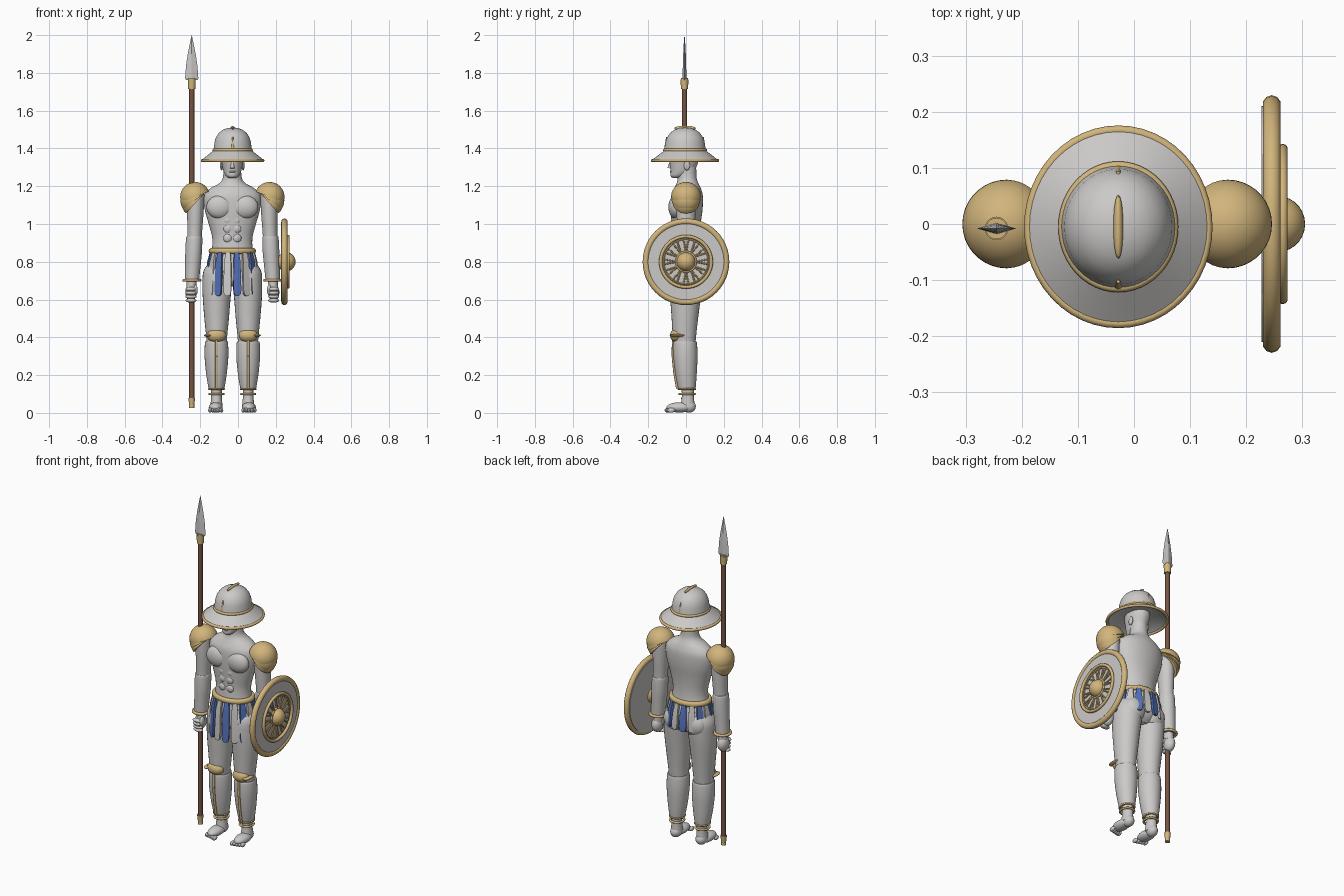
import bpy, bmesh, math
from mathutils import Vector, Matrix

if "Cube" in bpy.data.objects:
    bpy.data.objects.remove(bpy.data.objects["Cube"])

CX = -0.03  # body centre line


def mat(name, r, g, b):
    m = bpy.data.materials.new(name)
    m.diffuse_color = (r, g, b, 1)
    m.use_nodes = True
    m.node_tree.nodes["Principled BSDF"].inputs["Base Color"].default_value = m.diffuse_color
    return m


GREY = mat("pale_grey", 0.60, 0.59, 0.58)
GOLD = mat("gold", 0.64, 0.46, 0.20)
BLUE = mat("blue", 0.085, 0.16, 0.47)
BROWN = mat("brown_wood", 0.18, 0.09, 0.055)


def finish(name, bm, m, smooth=True):
    bmesh.ops.recalc_face_normals(bm, faces=bm.faces[:])
    me = bpy.data.meshes.new(name)
    bm.to_mesh(me)
    bm.free()
    me.materials.append(m)
    ob = bpy.data.objects.new(name, me)
    bpy.context.collection.objects.link(ob)
    if smooth:
        bpy.ops.object.select_all(action='DESELECT')
        ob.select_set(True)
        bpy.context.view_layer.objects.active = ob
        bpy.ops.object.shade_smooth_by_angle(angle=math.radians(40))
    return ob


def loft(name, m, secs, n=28, steps=4):
    """Elliptical sections (x, y, z, rx, ry), smoothly interpolated."""
    S = [Vector(s) for s in secs]
    pts = []
    for i in range(len(S) - 1):
        a, b, c, d = S[max(i - 1, 0)], S[i], S[i + 1], S[min(i + 2, len(S) - 1)]
        for k in range(steps):
            t = k / steps
            pts.append(b + ((c - a) * t + (2 * a - 5 * b + 4 * c - d) * t * t
                            + (3 * b - a - 3 * c + d) * t ** 3) * 0.5)
    pts.append(S[-1])
    bm = bmesh.new()
    rings = [[bm.verts.new((x + rx * math.cos(2 * math.pi * k / n),
                            y + ry * math.sin(2 * math.pi * k / n), z)) for k in range(n)]
             for x, y, z, rx, ry in pts]
    for p, q in zip(rings, rings[1:]):
        for k in range(n):
            bm.faces.new((p[k], p[(k + 1) % n], q[(k + 1) % n], q[k]))
    bm.faces.new(rings[0])
    bm.faces.new(rings[-1])
    return finish(name, bm, m)


def ball(name, m, c, r, cut=None, seg=28):
    """Ellipsoid, optionally keeping only the side that cut points to."""
    bm = bmesh.new()
    bmesh.ops.create_uvsphere(bm, u_segments=seg, v_segments=seg // 2 + 4, radius=1)
    if cut:
        g = bm.verts[:] + bm.edges[:] + bm.faces[:]
        bmesh.ops.bisect_plane(bm, geom=g, plane_co=(0, 0, 0), plane_no=cut, clear_inner=True)
        bmesh.ops.holes_fill(bm, edges=[e for e in bm.edges if e.is_boundary])
    bmesh.ops.transform(bm, matrix=Matrix.Translation(c) @ Matrix.Diagonal((*r, 1)), verts=bm.verts)
    return finish(name, bm, m)


def ring(name, m, c, rx, ry, minor, axis='Z'):
    rot = (0, math.pi / 2, 0) if axis == 'X' else (0, 0, 0)
    bpy.ops.mesh.primitive_torus_add(location=c, rotation=rot, major_radius=rx, minor_radius=minor,
                                     major_segments=48, minor_segments=10)
    ob = bpy.context.object
    ob.name = name
    ob.scale = (1, ry / rx, 1)
    ob.data.materials.append(m)
    bpy.ops.object.shade_smooth()
    return ob


def rod(name, m, p, q, r1, r2=None, seg=20):
    p, q = Vector(p), Vector(q)
    bm = bmesh.new()
    bmesh.ops.create_cone(bm, cap_ends=True, segments=seg, radius1=r1,
                          radius2=r1 if r2 is None else r2, depth=(q - p).length)
    rot = Vector((0, 0, 1)).rotation_difference(q - p).to_matrix().to_4x4()
    bmesh.ops.transform(bm, matrix=Matrix.Translation((p + q) / 2) @ rot, verts=bm.verts)
    return finish(name, bm, m)


# Torso and neck
loft("torso", GREY, [(CX, y, z, rx, ry) for y, z, rx, ry in (
    (.005, .67, .06, .05), (.005, .70, .11, .08), (.008, .75, .135, .09), (.005, .81, .125, .086),
    (0, .87, .108, .078), (0, .93, .107, .074), (0, 1.0, .125, .078), (.003, 1.08, .147, .085),
    (.005, 1.15, .15, .084), (.008, 1.19, .115, .07), (.008, 1.215, .07, .058),
    (.006, 1.245, .05, .05), (.004, 1.31, .046, .05))], n=36)
for s in (-1, 1):
    ball("chest_muscle", GREY, (CX + s * .067, -.055, 1.09), (.07, .038, .062))
    ball("buttock", GREY, (CX + s * .068, .05, .73), (.068, .05, .07))
    for z in (.925, .975, 1.02):
        ball("abdominal_muscle", GREY, (CX + s * .024, -.066, z), (.024, .014, .024), seg=16)

# Head
loft("head", GREY, [(CX, y, z, rx, ry) for y, z, rx, ry in (
    (-.05, 1.243, .018, .02), (-.04, 1.255, .034, .042), (-.02, 1.28, .047, .062),
    (-.012, 1.32, .056, .074), (-.008, 1.36, .062, .08), (-.006, 1.41, .05, .06))])
rod("nose", GREY, (CX, -.087, 1.295), (CX, -.08, 1.335), .012, .004, 12)
ball("lips", GREY, (CX, -.076, 1.277), (.018, .01, .006), seg=16)
for s in (-1, 1):
    ball("ear", GREY, (CX + s * .057, .005, 1.31), (.008, .016, .026), seg=16)

# Helmet: brim and dome as one turned profile
prof = ((.05, 1.365), (.095, 1.372), (.164, 1.331), (.164, 1.339), (.103, 1.388), (.099, 1.41),
        (.096, 1.435), (.088, 1.46), (.073, 1.483), (.052, 1.499), (.027, 1.508), (.004, 1.511))
loft("helmet", GREY, [(CX + .002, -.005, z, r, r * 1.07) for r, z in prof], n=48, steps=1)
ring("helmet_rim", GOLD, (CX + .002, -.005, 1.336), .160, .172, .008)
ring("helmet_band", GOLD, (CX + .002, -.005, 1.391), .099, .108, .008)
ball("helmet_crest", GOLD, (CX + .002, -.005, 1.507), (.009, .057, .013), seg=20)
for y in (-.108, .096):
    rod("helmet_spike", GOLD, (CX + .002, y, 1.385), (CX + .002, y * .95, 1.46), .01, .003, 16)

# Belt and hanging straps
ring("belt", GOLD, (CX, 0, .857), .11, .087, .016)
N = 16
for i in range(N):
    a = 2 * math.pi * (i + .5) / N - math.pi / 2
    d = Vector((math.cos(a), math.sin(a), 0))
    top = Vector((CX + .108 * d.x, .088 * d.y, .85))
    low = .62 if d.y < -.3 else .70
    t = Vector((-d.y, d.x, 0))
    bm = bmesh.new()
    loops = []
    for z, w, o in ((.85, .012, 0), (.80, .018, .012), (low + .03, .021, .02), (low + .008, .017, .021), (low, .008, .021)):
        c = Vector((top.x, top.y, z)) + d * o
        loops.append([bm.verts.new(c + t * w * e + d * f) for e, f in ((-1, 0), (1, 0), (1, .012), (-1, .012))])
    for p, q in zip(loops, loops[1:]):
        for k in range(4):
            bm.faces.new((p[k], p[(k + 1) % 4], q[(k + 1) % 4], q[k]))
    bm.faces.new(loops[0])
    bm.faces.new(loops[-1])
    finish("skirt_strap", bm, GREY if i % 2 else BLUE)

for s in (-1, 1):
    # Legs
    lx = CX + s * .084
    loft("thigh", GREY, [(CX + s * o, y, z, rx, ry) for o, y, z, rx, ry in (
        (.07, .005, .80, .05, .06), (.075, .003, .75, .078, .085), (.08, 0, .68, .078, .086),
        (.083, -.003, .60, .073, .08), (.083, -.006, .50, .065, .07), (.083, -.008, .42, .057, .063),
        (.083, -.006, .36, .052, .055))])
    loft("greave", GREY, [(lx, y, z, rx, ry) for y, z, rx, ry in (
        (-.005, .378, .056, .058), (-.005, .37, .061, .063), (-.003, .30, .063, .064),
        (0, .21, .055, .057), (.004, .14, .044, .048), (.005, .125, .04, .044))])
    loft("ankle", GREY, [(lx, .008, .14, .03, .034), (lx, .01, .09, .028, .032), (lx, .008, .03, .033, .038)])
    ring("anklet", GOLD, (lx, .006, .100), .037, .04, .006)
    ring("greave_hem", GOLD, (lx, .005, .126), .04, .044, .005)
    ball("knee_guard", GOLD, (lx, -.05, .41), (.05, .034, .036))
    ball("knee_wing", GOLD, (lx + s * .045, -.045, .41), (.022, .042, .008), seg=16)
    # Strip down the front of the shin
    path = ((-.068, .385), (-.069, .30), (-.060, .21), (-.046, .13))
    for (y0, z0), (y1, z1) in zip(path, path[1:]):
        rod("shin_strip", GOLD, (lx, y0, z0), (lx, y1, z1), .007, seg=10)
    # Feet
    ball("heel", GREY, (lx, .016, .034), (.031, .036, .033))
    ball("foot", GREY, (lx + s * .004, -.035, .029), (.037, .068, .027))
    for k in range(5):
        ball("toe", GREY, (lx + s * (.004 + (k - 2) * .015), -.094 + .004 * k, .014),
             (.010, .02, .013), seg=12)

    # Arms
    def ax(o):
        return CX + s * o
    loft("upper_arm", GREY, [(ax(.18), 0, 1.19, .035, .04), (ax(.193), 0, 1.14, .045, .052),
                             (ax(.196), 0, 1.05, .043, .05), (ax(.199), 0, .96, .039, .044),
                             (ax(.202), 0, .90, .038, .042)])
    loft("forearm_guard", GREY, [(ax(.201), 0, .935, .038, .042), (ax(.202), 0, .925, .043, .047),
                                 (ax(.205), 0, .85, .044, .048), (ax(.21), 0, .77, .041, .044),
                                 (ax(.214), 0, .70, .038, .041)])
    ring("cuff", GOLD, (ax(.214), 0, .702), .043, .045, .008)
    loft("wrist", GREY, [(ax(.215), 0, .71, .026, .028), (ax(.217), 0, .66, .026, .03)])
    ball("hand", GREY, (ax(.219), 0, .638), (.03, .04, .046))
    for k in range(4):
        ball("finger", GREY, (ax(.219), -.03 + .003 * k, .655 - .02 * k), (.03, .018, .011), seg=14)
    ball("thumb", GREY, (ax(.195), -.02, .65), (.012, .02, .028), seg=14)

    # Layered shoulder armour
    for o, z, r, n in ((.197, 1.143, .079, (.37, .93)), (.199, 1.124, .076, (.6, .8)),
                       (.198, 1.108, .070, (.74, .67))):
        ball("shoulder_guard", GOLD, (ax(o), 0, z), (r, r, r), cut=(s * n[0], 0, n[1]), seg=36)

# Spear
SX, SY = -.245, -.008
rod("spear_shaft", BROWN, (SX, SY, .07), (SX, SY, 1.73), .0135)
rod("spear_socket", GOLD, (SX, SY, 1.715), (SX, SY, 1.765), .019, .021)
rod("spear_collar", GOLD, (SX, SY, 1.758), (SX, SY, 1.772), .019)
rod("spear_butt", GOLD, (SX, SY, .035), (SX, SY, .08), .013, .018)
rod("spear_foot", GOLD, (SX, SY, .025), (SX, SY, .04), .014)
blade = loft("spear_blade", GREY, [(SX, SY, z, w, t) for z, w, t in (
    (1.762, .030, .007), (1.772, .035, .010), (1.84, .030, .009), (1.90, .021, .007),
    (1.955, .010, .004), (2.0, .0006, .0006))], n=4, steps=1)
for p in blade.data.polygons:
    p.use_smooth = False

# Shield facing +x
SZ = .80
rod("shield_disc", GREY, (.227, 0, SZ), (.256, 0, SZ), .21, seg=64)
ring("shield_rim", GOLD, (.2455, 0, SZ), .213, .213, .0165, 'X')
ring("shield_inner_ring", GOLD, (.265, 0, SZ), .134, .134, .009, 'X')
ring("shield_thin_ring", GOLD, (.257, 0, SZ), .119, .119, .004, 'X')
ring("shield_hub_ring", GOLD, (.259, 0, SZ), .052, .052, .006, 'X')
ball("shield_boss", GOLD, (.256, 0, SZ), (.049, .05, .05))


def on_shield(r, a):
    return (.259, r * math.cos(a), SZ + r * math.sin(a))


for i in range(12):
    a = math.pi * i / 6
    for e in (-.11, .11):
        rod("shield_ray", GOLD, on_shield(.05, a), on_shield(.116, a + e), .0045, seg=8)
